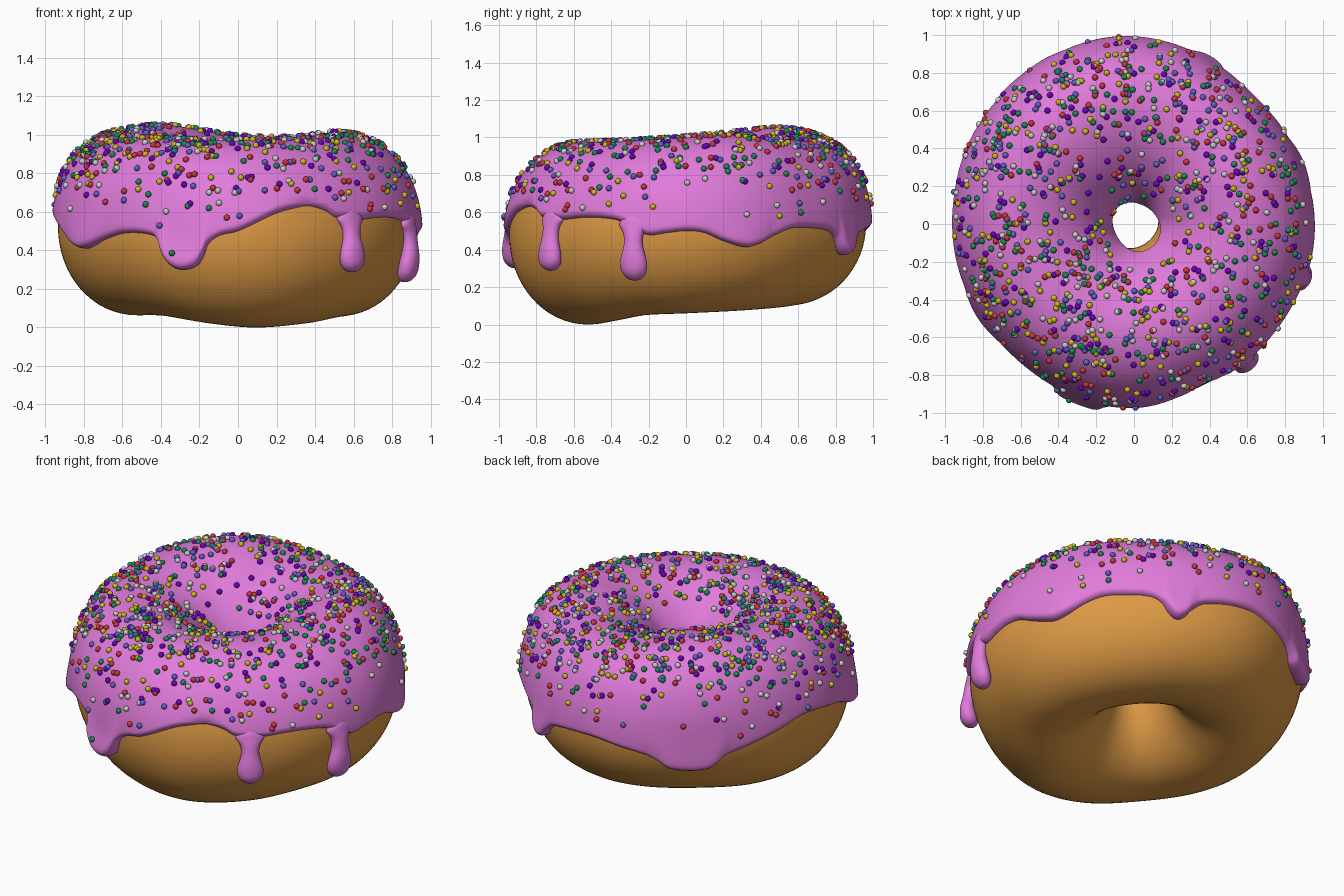
import bpy, bmesh, math, random
from mathutils import Vector

if "Cube" in bpy.data.objects:
    bpy.data.objects.remove(bpy.data.objects["Cube"])

random.seed(7)
PI = math.pi

# Uneven shape of the ring, by angle in degrees (0 = +x, 90 = back)
OUTER = [(0, .925), (45, .90), (68, .93), (95, .965), (130, .95), (180, .935), (225, .915), (270, .945), (305, .92), (335, .92)]
TOP = [(0, .97), (25, .985), (60, .96), (88, .965), (125, 1.02), (155, 1.0), (185, .97), (225, .95), (270, .945), (315, .95)]
BOTTOM = [(0, .06), (45, .08), (90, .105), (130, .115), (160, .085), (185, .065), (225, .06), (255, .02), (280, 0), (310, .02), (335, .05)]
# Height of the lower icing edge, by angle
EDGE = [(0, .50), (6, .49), (12, .45), (20, .415), (25, .43), (32, .48), (39, .515), (48, .515), (56, .50),
        (60, .46), (62, .41), (65, .375), (68, .39), (70, .43), (75, .485), (92, .52), (104, .49), (112, .46),
        (116, .43), (119, .395), (125, .38), (132, .385), (135, .41), (138, .45), (145, .49), (158, .55),
        (169, .59), (180, .57), (192, .52), (203, .44), (211, .41), (222, .46), (231, .49), (242, .475),
        (244.5, .43), (246, .37), (249, .32), (253, .305), (257, .325), (259, .37), (260.5, .43),
        (264, .475), (270, .50), (282, .59), (289, .62), (294, .63), (300, .605), (304, .57), (314, .56),
        (322, .57), (330, .57), (338, .55), (347, .48), (354, .49)]


def lookup(table, th):
    """Smooth periodic interpolation."""
    d = math.degrees(th) % 360
    n = len(table)

    def p(i):
        x, v = table[i % n]
        return x + 360 * (i // n), v
    i = max(k for k in range(n) if table[k][0] <= d)
    q = [p(i + k) for k in (-1, 0, 1, 2)]
    h = q[2][0] - q[1][0]
    t = (d - q[1][0]) / h
    m1 = (q[2][1] - q[0][1]) / (q[2][0] - q[0][0]) * h
    m2 = (q[3][1] - q[1][1]) / (q[3][0] - q[1][0]) * h
    return ((2*t**3 - 3*t*t + 1) * q[1][1] + (t**3 - 2*t*t + t) * m1
            + (3*t*t - 2*t**3) * q[2][1] + (t**3 - t*t) * m2)


def section(th):
    """Middle radius, half width, middle height, half height, outward lean of the top."""
    r_out = lookup(OUTER, th)
    r_in = .135 - .014 * math.cos(th + .8) + .003 * math.sin(3 * th + 1)
    top, bot = lookup(TOP, th), lookup(BOTTOM, th)
    return ((r_out + r_in) / 2, (r_out - r_in) / 2, (top + bot) / 2, (top - bot) / 2,
            .05 + .035 * math.cos(th - 2.2))


def point(th, sec, phi, off=0):
    m, a, zc, b, lean = sec
    r = m + (a + off) * math.cos(phi) + lean * max(0, math.sin(phi)) ** 2
    return Vector((r * math.cos(th), r * math.sin(th), zc + (b + off) * math.sin(phi)))


def angle_at(sec, z):
    return math.asin(max(-1, min(1, (z - sec[2]) / sec[3])))


def material(name, color):
    mat = bpy.data.materials.new(name)
    mat.diffuse_color = (*color, 1)
    mat.use_nodes = True
    mat.node_tree.nodes["Principled BSDF"].inputs["Base Color"].default_value = mat.diffuse_color
    return mat


def make(name, verts, faces, mat):
    me = bpy.data.meshes.new(name)
    me.from_pydata(verts, [], faces)
    bm = bmesh.new()
    bm.from_mesh(me)
    bmesh.ops.recalc_face_normals(bm, faces=bm.faces)
    bm.to_mesh(me)
    bm.free()
    me.polygons.foreach_set("use_smooth", [True] * len(me.polygons))
    me.materials.append(mat)
    ob = bpy.data.objects.new(name, me)
    bpy.context.collection.objects.link(ob)
    return ob


def grid_faces(cols, rows, wrap_rows):
    return [(c * rows + r, (c + 1) % cols * rows + r,
             (c + 1) % cols * rows + (r + 1) % rows, c * rows + (r + 1) % rows)
            for c in range(cols) for r in range(rows if wrap_rows else rows - 1)]


# Dough ring
dough_mat = material("dough", (.72, .32, .06))
cols, rows = 128, 64
verts = []
for c in range(cols):
    th = 2 * PI * c / cols
    sec = section(th)
    verts += [point(th, sec, 2 * PI * r / rows) for r in range(rows)]
make("dough", verts, grid_faces(cols, rows, True), dough_mat)

# Icing shell with rounded, slightly swollen edges
icing_mat = material("icing", (.75, .20, .71))


def icing_limits(th, sec):
    z_in = .56 + .14 * math.cos(th + .7)
    return PI - angle_at(sec, z_in), angle_at(sec, lookup(EDGE, th))


def icing_off(sec, phi, lim, edge):
    d_out = (phi - lim[1]) * sec[3]
    d = min(d_out, (lim[0] - phi) * sec[3])
    t = .03 + math.exp(-(d_out / .11) ** 2) * (.003 + .45 * max(0, .46 - edge))
    w = max(.035, t * .8)
    if d < w:
        return (t + .012) * math.sqrt(max(0, 1 - (1 - d / w) ** 2)) - .012
    return t


cols, n_up, n_low, turn = 540, 40, 18, .35
verts = []
for c in range(cols):
    th = 2 * PI * c / cols
    sec = section(th)
    lim, edge = icing_limits(th, sec), lookup(EDGE, th)
    phis = [lim[0] + (turn - lim[0]) * (k / n_up) ** 1.3 for k in range(n_up)]
    phis += [turn + (lim[1] - turn) * math.sin(PI / 2 * k / n_low) for k in range(n_low + 1)]
    verts += [point(th, sec, p, icing_off(sec, p, lim, edge)) for p in phis]
make("icing", verts, grid_faces(cols, n_up + n_low + 1, False), icing_mat)


# Long teardrop drips with a narrow neck
def drip(name, deg, start, end, lift):
    th = math.radians(deg)
    sec = section(th)
    side = Vector((-math.sin(th), math.cos(th), 0))
    out = Vector((math.cos(th), math.sin(th), 0))
    shape = [(-.25, .03), (-.12, .075), (0, .09), (.10, .062), (.25, .050), (.40, .052), (.55, .066),
             (.70, .078), (.85, .073), (.95, .050), (1, .022)]
    n, verts = 16, []
    for t, r in shape:
        z = start + (end - start) * t
        mid = point(th, sec, angle_at(sec, z), .002 + lift * max(0, t))
        depth = min(r, .05 + .02 * max(0, t)) * .8
        verts += [mid + side * r * math.cos(2 * PI * k / n) + out * depth * math.sin(2 * PI * k / n)
                  for k in range(n)]
    faces = [(i * n + k, i * n + (k + 1) % n, (i + 1) * n + (k + 1) % n, (i + 1) * n + k)
             for i in range(len(shape) - 1) for k in range(n)]
    faces += [tuple(range(n)), tuple(range(len(verts) - n, len(verts)))]
    ob = make(name, verts, faces, icing_mat)
    mod = ob.modifiers.new("smooth", 'SUBSURF')
    mod.levels = mod.render_levels = 2


drip("drip_front", -50.8, .56, .305, .045)
drip("drip_side", -17.5, .53, .265, .055)

# Round sprinkles, thick on top and sparse down the sides
bm = bmesh.new()
bmesh.ops.create_icosphere(bm, subdivisions=2, radius=.0165)
ball_v = [v.co.copy() for v in bm.verts]
ball_f = [tuple(v.index for v in f.verts) for f in bm.faces]
bm.free()
colors = {"red": (.60, .04, .05), "green": (.01, .27, .09), "blue": (.12, .12, .60),
          "yellow": (.62, .50, .01), "purple": (.16, 0, .55), "white": (.60, .60, .60)}
spots = {c: [] for c in colors}
count = 0
while count < 1150:
    th, phi = random.uniform(0, 2 * PI), random.uniform(-.3, PI)
    sec = section(th)
    lim, edge = icing_limits(th, sec), lookup(EDGE, th)
    if not lim[1] + .08 < phi < lim[0] - .4:
        continue
    p = point(th, sec, phi, icing_off(sec, phi, lim, edge) + .004)
    weight = math.hypot(p.x, p.y) * (.05 + max(0, math.sin(phi)) ** 1.5)
    if random.random() < weight:
        spots[random.choice(list(colors))].append(p)
        count += 1
for name, pts in spots.items():
    n = len(ball_v)
    make("sprinkles_" + name, [p + v for p in pts for v in ball_v],
         [tuple(i * n + k for k in f) for i in range(len(pts)) for f in ball_f],
         material("sprinkle_" + name, colors[name]))
